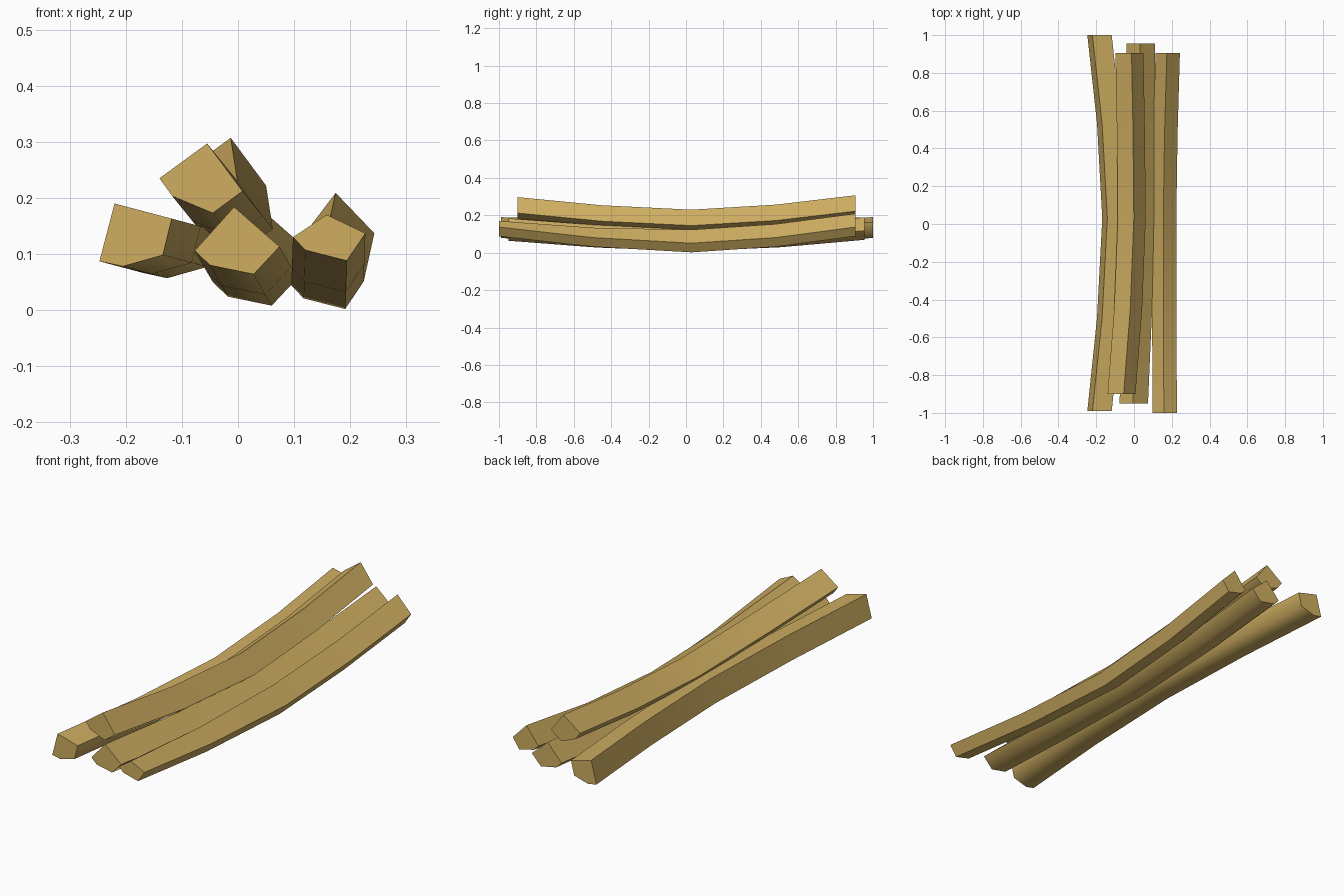
import bpy, bmesh
from math import radians

if "Cube" in bpy.data.objects:
    bpy.data.objects.remove(bpy.data.objects["Cube"])

wood = bpy.data.materials.new("wood")
wood.diffuse_color = (0.62, 0.42, 0.12, 1)
wood.use_nodes = True
wood.node_tree.nodes["Principled BSDF"].inputs["Base Color"].default_value = wood.diffuse_color


def lerp(a, b, t):
    return tuple(p + (q - p) * t for p, q in zip(a, b))


def bent_beam(name, profile, ys, mid, back, far_peak=None):
    """Five-sided log: front profile (x, z) swept along y, sagging at mid.
    mid/back are (x, z) offsets from the front profile; profile[1] is the
    ridge, which may have its own height offset at the far end."""
    y0, y1 = ys
    stations = [
        (y0, (0, 0), 0),
        (y0 * 0.5, lerp((0, 0), mid, 0.65), 0.5),
        (0.03, mid, 1),
        (y1 * 0.53, lerp(back, mid, 0.65), 1),
        (y1, back, 1),
    ]
    bm = bmesh.new()
    rings = []
    for y, (dx, dz), grow in stations:
        ring = []
        for i, (x, z) in enumerate(profile):
            lift = grow * far_peak if far_peak and i == 1 else 0
            ring.append(bm.verts.new((x + dx, y, z + dz + lift)))
        rings.append(ring)
    n = len(profile)
    for a, b in zip(rings, rings[1:]):
        for i in range(n):
            j = (i + 1) % n
            bm.faces.new((a[i], a[j], b[j], b[i]))
    bm.faces.new(rings[0])
    bm.faces.new(rings[-1])
    bmesh.ops.recalc_face_normals(bm, faces=bm.faces)
    mesh = bpy.data.meshes.new(name)
    bm.to_mesh(mesh)
    bm.free()
    mesh.materials.append(wood)
    ob = bpy.data.objects.new(name, mesh)
    bpy.context.collection.objects.link(ob)
    # rounded underside, crisp upper edges
    bpy.ops.object.select_all(action='DESELECT')
    ob.select_set(True)
    bpy.context.view_layer.objects.active = ob
    bpy.ops.object.shade_smooth_by_angle(angle=radians(65))


# left log, bowed towards the pile
bent_beam("left_log",
          [(-0.247, 0.087), (-0.22, 0.19), (-0.118, 0.163), (-0.134, 0.098), (-0.205, 0.078)],
          (-0.99, 1.0), (0.079, -0.021), (0, 0))

# top log resting on the others
bent_beam("top_log",
          [(-0.14, 0.235), (-0.055, 0.297), (0.008, 0.212), (-0.045, 0.173), (-0.117, 0.203)],
          (-0.9, 0.905), (0.054, -0.067), (0.042, 0.01))

# middle log
bent_beam("middle_log",
          [(-0.077, 0.106), (-0.007, 0.184), (0.074, 0.113), (0.028, 0.064), (-0.05, 0.08)],
          (-0.95, 0.955), (0.032, -0.056), (0.038, 0.005))

# right log, ridge lower at the front end
bent_beam("right_log",
          [(0.098, 0.13), (0.158, 0.17), (0.227, 0.137), (0.194, 0.088), (0.12, 0.107)],
          (-1.0, 0.905), (-0.003, -0.086), (0.016, 0.0), far_peak=0.039)
